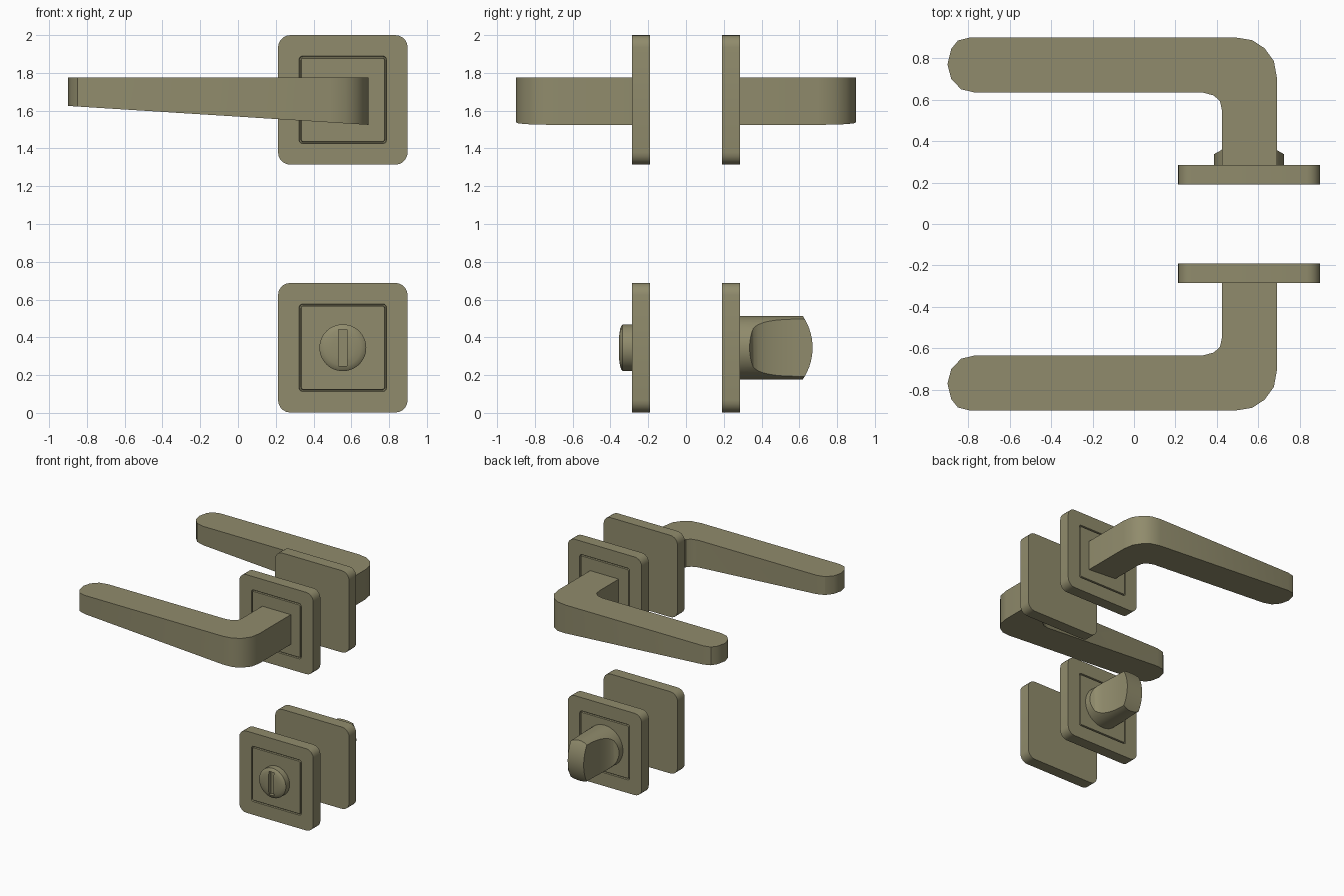
import bpy, bmesh
from math import sin, cos, pi, radians, sqrt

if "Cube" in bpy.data.objects:
    bpy.data.objects.remove(bpy.data.objects["Cube"])

CX, LOW, HIGH = 0.555, 0.345, 1.657    # plate centre x, lower and upper centre z
Y0, Y1 = 0.19, 0.285                   # plate inner and outer faces

olive = bpy.data.materials.new("olive_metal")
olive.diffuse_color = (0.28, 0.26, 0.15, 1)
olive.use_nodes = True
olive.node_tree.nodes["Principled BSDF"].inputs["Base Color"].default_value = olive.diffuse_color


def finish(bm, name):
    bmesh.ops.recalc_face_normals(bm, faces=bm.faces[:])
    me = bpy.data.meshes.new(name)
    bm.to_mesh(me)
    bm.free()
    ob = bpy.data.objects.new(name, me)
    bpy.context.collection.objects.link(ob)
    me.materials.append(olive)
    return ob


def loft(name, loops):
    """Bridge equal-length closed loops and cap both ends."""
    bm = bmesh.new()
    rings = [[bm.verts.new(p) for p in loop] for loop in loops]
    for a, b in zip(rings, rings[1:]):
        for i in range(len(a)):
            j = (i + 1) % len(a)
            bm.faces.new((a[i], a[j], b[j], b[i]))
    bm.faces.new(rings[0])
    bm.faces.new(rings[-1])
    return finish(bm, name)


def rounded_square(half, r, y, cz, n=5):
    pts = []
    for k, (sx, sz) in enumerate(((1, 1), (-1, 1), (-1, -1), (1, -1))):
        for i in range(n + 1):
            a = pi / 2 * (k + i / n)
            pts.append((CX + sx * (half - r) + r * cos(a), y,
                        cz + sz * (half - r) + r * sin(a)))
    return pts


def circle(r, y, cz, n=48):
    return [(CX + r * cos(2 * pi * i / n), y, cz + r * sin(2 * pi * i / n))
            for i in range(n)]


def boolean(ob, cutter, op):
    mod = ob.modifiers.new("cut", 'BOOLEAN')
    mod.operation, mod.object, mod.solver = op, cutter, 'EXACT'
    bpy.context.view_layer.objects.active = ob
    bpy.ops.object.modifier_apply(modifier=mod.name)
    bpy.data.objects.remove(cutter)


# Square plates with an engraved square groove on the outer face
def plate(name, s, cz):
    steps = [(0.343, 0.065, Y0), (0.343, 0.065, Y1), (0.232, 0.02, Y1),
             (0.229, 0.018, Y1 - 0.012), (0.223, 0.013, Y1 - 0.012), (0.220, 0.01, Y1)]
    return loft(name, [rounded_square(h, r, s * y, cz) for h, r, y in steps])


# L-shaped lever: plan outline extruded, with an underside that slopes along x
LEVER = [(0.69, 0.28), (0.69, 0.703), (0.675, 0.786), (0.63, 0.848), (0.57, 0.887),
         (0.49, 0.90), (-0.79, 0.90), (-0.85, 0.885), (-0.882, 0.845), (-0.90, 0.77),
         (-0.882, 0.70), (-0.834, 0.65), (-0.766, 0.634), (0.333, 0.634),
         (0.385, 0.62), (0.415, 0.593), (0.425, 0.545), (0.425, 0.28)]


def lever(name, s):
    def bottom(x):
        return 1.625 - 0.1 * (x + 0.9) / 1.59
    return loft(name, [[(x, s * y, bottom(x)) for x, y in LEVER],
                       [(x, s * y, 1.775) for x, y in LEVER]])


parts = []
for side, s in (("front", -1), ("back", 1)):
    parts.append(plate(side + "_lever_plate", s, HIGH))
    parts.append(plate(side + "_lock_plate", s, LOW))
    parts.append(lever(side + "_lever", s))

# Front release disc with a coin slot
disc = loft("release_disc", [circle(r, -y, LOW) for r, y in (
    (0.124, 0.28), (0.124, 0.335), (0.115, 0.343), (0.095, 0.350), (0.06, 0.355))])
slot = [(CX + 0.023 * sx, LOW + 0.097 * sz) for sx, sz in ((1, 1), (-1, 1), (-1, -1), (1, -1))]
boolean(disc, loft("slot_cutter", [[(x, y, z) for x, z in slot] for y in (-0.4, -0.322)]),
        'DIFFERENCE')
parts.append(disc)

# Back thumb turn: a cylinder scooped on two sides with a curved end
turn = loft("thumb_turn", [circle(0.169, 0.28, LOW), circle(0.169, 0.75, LOW)])
scoop = []
for i in range(13):
    t = i / 12
    scoop.append((0.172 - 0.098 * sqrt(1 - (1 - t) ** 2), 0.335 + 0.265 * t))
half = [(0.2, 0.2), (0.2, 0.335)] + scoop + [(0.074, 0.8)]
plan = half + [(-x, y) for x, y in reversed(half)]
boolean(turn, loft("scoop_cutter", [[(CX + x, y, z) for x, y in plan]
                                    for z in (0.1, 0.6)]), 'INTERSECT')
end = [(-0.25, 0.2)] + [(z, 0.37 + sqrt(0.09 - z * z)) for z in
                        [-0.25 + 0.5 * i / 20 for i in range(21)]] + [(0.25, 0.2)]
boolean(turn, loft("end_cutter", [[(x, y, LOW + z) for z, y in end]
                                  for x in (0.2, 0.9)]), 'INTERSECT')
parts.append(turn)

# Smooth shading with crisp edges
bpy.ops.object.select_all(action='DESELECT')
for ob in parts:
    ob.select_set(True)
bpy.context.view_layer.objects.active = parts[0]
bpy.ops.object.shade_smooth_by_angle(angle=radians(32))
